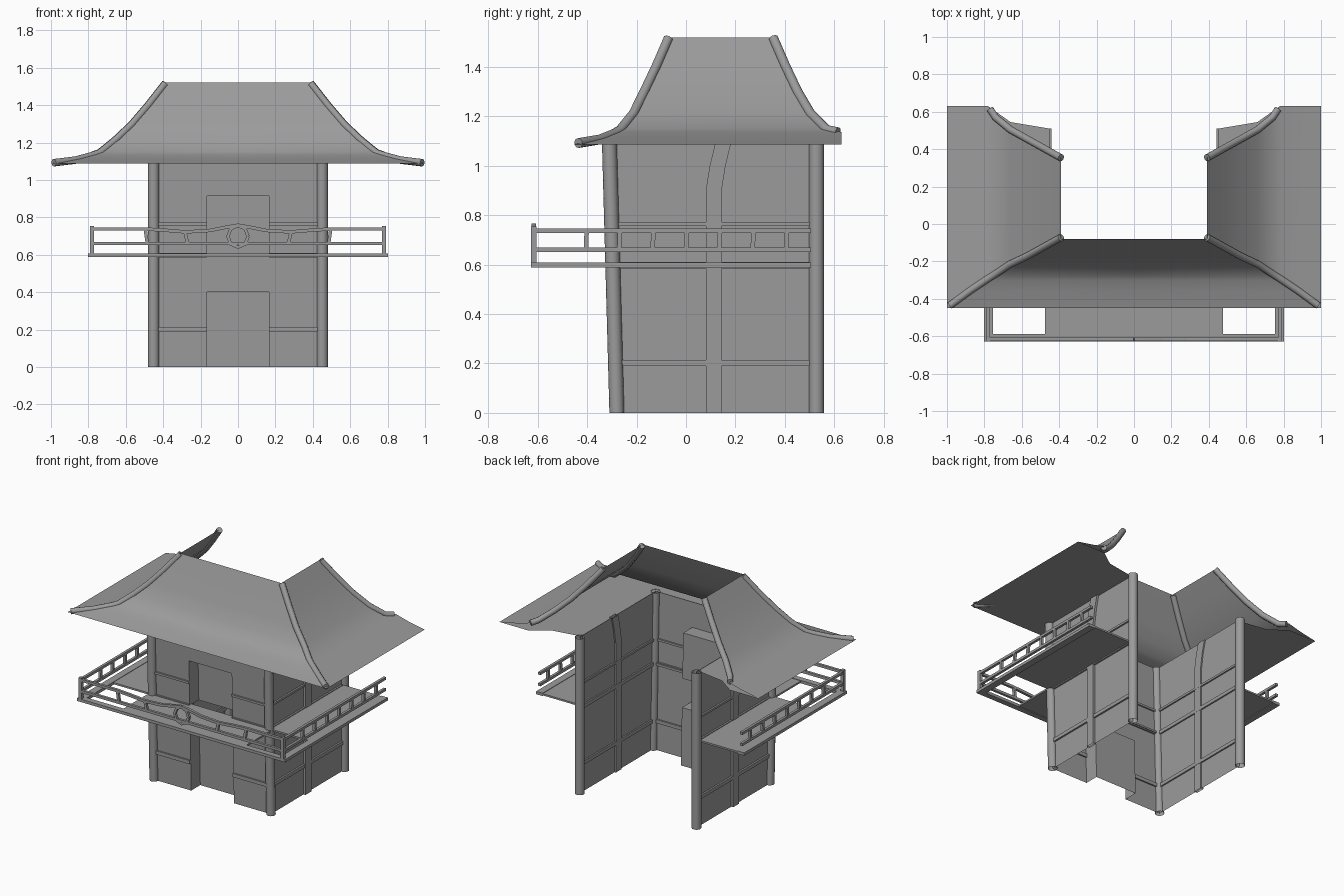
import bpy, bmesh, math
from mathutils import Vector

if "Cube" in bpy.data.objects:
    bpy.data.objects.remove(bpy.data.objects["Cube"])

# One dark grey for the whole model
GREY = bpy.data.materials.new("dark_grey")
GREY.diffuse_color = (0.33, 0.33, 0.33, 1)
GREY.use_nodes = True
GREY.node_tree.nodes["Principled BSDF"].inputs["Base Color"].default_value = GREY.diffuse_color

def finish(name, bm, mirror=True, smooth=False):
    me = bpy.data.meshes.new(name)
    bmesh.ops.remove_doubles(bm, verts=bm.verts, dist=1e-5)
    bmesh.ops.recalc_face_normals(bm, faces=bm.faces)
    bm.to_mesh(me)
    bm.free()
    me.materials.append(GREY)
    ob = bpy.data.objects.new(name, me)
    bpy.context.collection.objects.link(ob)
    if mirror:
        m = ob.modifiers.new("Mirror", 'MIRROR')
        m.merge_threshold = 1e-4
    if smooth:
        bpy.ops.object.select_all(action='DESELECT')
        ob.select_set(True)
        bpy.context.view_layer.objects.active = ob
        bpy.ops.object.shade_smooth_by_angle(angle=math.radians(50))
    return ob

def face(bm, *pts):
    bm.faces.new([bm.verts.new(p) for p in pts])

def box(bm, x0, x1, y0, y1, z0, z1):
    vs = bmesh.ops.create_cube(bm, size=1)["verts"]
    for v in vs:
        v.co = ((x0 + x1) / 2 + v.co.x * (x1 - x0),
                (y0 + y1) / 2 + v.co.y * (y1 - y0),
                (z0 + z1) / 2 + v.co.z * (z1 - z0))

def sweep(bm, pts, r, sides, caps=True, up=(0, 0, 1)):
    """Sweep a regular cross-section along a path."""
    pts = [Vector(p) for p in pts]
    rings = []
    for i, p in enumerate(pts):
        t = (pts[min(i + 1, len(pts) - 1)] - pts[max(i - 1, 0)]).normalized()
        a = t.cross(Vector(up)).normalized()
        b = a.cross(t)
        off = math.pi / sides
        rr = r / math.cos(off) if sides == 4 else r
        rings.append([bm.verts.new(p + rr * (a * math.cos(off + k * math.tau / sides)
                      + b * math.sin(off + k * math.tau / sides))) for k in range(sides)])
    for r0, r1 in zip(rings, rings[1:]):
        for k in range(sides):
            j = (k + 1) % sides
            bm.faces.new((r0[k], r0[j], r1[j], r1[k]))
    if caps:
        bm.faces.new(rings[0][::-1])
        bm.faces.new(rings[-1])

TOP = 1.09
def wall_y(z):          # front wall leans slightly forward
    return -0.28 - 0.03 * z / TOP

# Roof: hip stations (x, front y, back y, z), open at the back
hips = [(0.39, -0.08, 0.36, 1.52), (0.48, -0.13, 0.41, 1.405), (0.57, -0.18, 0.46, 1.30),
        (0.66, -0.222, 0.51, 1.215), (0.74, -0.275, 0.575, 1.15), (0.78, -0.30, 0.63, 1.136),
        (0.87, -0.36, 0.63, 1.112), (1.0, -0.45, 0.63, 1.087)]
bm = bmesh.new()
for a, b in zip(hips, hips[1:]):
    face(bm, (a[0], a[1], a[3]), (b[0], b[1], b[3]), (b[0], b[2], b[3]), (a[0], a[2], a[3]))
finish("roof_side", bm, smooth=True)
bm = bmesh.new()
for a, b in zip(hips, hips[1:]):
    face(bm, (0, a[1], a[3]), (0, b[1], b[3]), (b[0], b[1], b[3]), (a[0], a[1], a[3]))
finish("roof_front", bm, smooth=True)

# Hip ridges, half sunk into the roof
bm = bmesh.new()
sweep(bm, [(x, f + 0.008, z - 0.006) for x, f, _, z in hips[:-1]]
      + [(0.985, -0.436, 1.092)], 0.02, 10)
sweep(bm, [(x, b - 0.006, z - 0.004) for x, _, b, z in hips[:5]]
      + [(0.77, 0.615, 1.136)], 0.02, 10)
finish("hip_ridges", bm, smooth=True)

# Flat soffit under the eaves
bm = bmesh.new()
w = wall_y(TOP)
face(bm, (0.45, w, 1.087), (1.0, -0.45, 1.087), (1.0, 0.63, 1.087),
     (0.78, 0.63, 1.087), (0.66, 0.545, 1.087), (0.45, 0.51, 1.087))
face(bm, (0, w, 1.087), (0, -0.45, 1.087), (1.0, -0.45, 1.087), (0.45, w, 1.087))
finish("soffit", bm)

# Side walls
bm = bmesh.new()
face(bm, (0.45, wall_y(0), 0), (0.45, 0.525, 0), (0.45, 0.525, TOP), (0.45, w, TOP))
finish("side_wall", bm)

# Front wall with two recessed doorways
bm = bmesh.new()
def panel(x0, x1, z0, z1, d=0.0):
    face(bm, (x0, wall_y(z0) + d, z0), (x1, wall_y(z0) + d, z0),
         (x1, wall_y(z1) + d, z1), (x0, wall_y(z1) + d, z1))
D, W = 0.1, 0.165
panel(W, 0.45, 0, TOP)
panel(0, W, 0.40, 0.60)
panel(0, W, 0.915, TOP)
for z0, z1 in ((0, 0.40), (0.60, 0.915)):
    panel(0, W, z0, z1, D)
    a, b = wall_y(z0), wall_y(z1)
    face(bm, (W, a, z0), (W, a + D, z0), (W, b + D, z1), (W, b, z1))
    face(bm, (0, b, z1), (W, b, z1), (W, b + D, z1), (0, b + D, z1))
finish("front_wall", bm)

# Timber beams on the walls
bm = bmesh.new()
for z0, z1 in ((0.19, 0.215), (0.585, 0.61), (0.757, 0.772)):
    box(bm, 0.44, 0.462, wall_y(z0), 0.51, z0, z1)
    y = wall_y(z0)
    box(bm, W, 0.44, y - 0.012, y + 0.010, z0, z1)
finish("wall_beams", bm)
bm = bmesh.new()
path = [(0.112, 0), (0.112, 0.90), (0.128, 1.0), (0.15, TOP)]
for (ya, za), (yb, zb) in zip(path, path[1:]):
    h, x0, x1 = 0.032, 0.441, 0.465
    for x in (x0, x1):
        face(bm, (x, ya - h, za), (x, ya + h, za), (x, yb + h, zb), (x, yb - h, zb))
    for s in (-h, h):
        face(bm, (x0, ya + s, za), (x1, ya + s, za), (x1, yb + s, zb), (x0, yb + s, zb))
finish("wall_stud", bm)

# Corner columns (open tubes)
bm = bmesh.new()
sweep(bm, [(0.451, -0.28, 0), (0.451, -0.31, TOP)], 0.03, 14, caps=False, up=(0, 1, 0))
sweep(bm, [(0.451, 0.528, 0), (0.451, 0.528, TOP)], 0.031, 14, caps=False, up=(0, 1, 0))
finish("columns", bm, smooth=True)

# Balcony floor, open at the front corners
bm = bmesh.new()
box(bm, 0.45, 0.79, -0.30, 0.505, 0.593, 0.605)
finish("balcony_side_floor", bm)
bm = bmesh.new()
box(bm, -0.475, 0.475, -0.60, -0.28, 0.593, 0.605)
finish("balcony_front_floor", bm, mirror=False)

# Balcony edge beams
bm = bmesh.new()
box(bm, 0.753, 0.803, -0.628, 0.505, 0.588, 0.608)
box(bm, -0.76, 0.76, -0.628, -0.588, 0.588, 0.608)
finish("balcony_edge_beams", bm)

# Railing: corner posts, side rails and short posts
FY, SX, R = -0.617, 0.78, 0.009
bm = bmesh.new()
box(bm, SX - 0.011, SX + 0.011, FY - 0.011, FY + 0.011, 0.6, 0.755)
for z in (0.66, 0.738):
    sweep(bm, [(SX, FY, z), (SX, 0.505, z)], R, 4)
for i in range(7):
    y = -0.405 + i * 0.135
    sweep(bm, [(SX, y, 0.66), (SX, y + 0.003, 0.738)], R, 4, up=(0, 1, 0))
finish("side_railing", bm)

# Front railing with a waved top rail and slanted posts
bm = bmesh.new()
sweep(bm, [(0, FY, 0.66), (SX, FY, 0.66)], R, 4)
sweep(bm, [(0, FY, 0.758), (0.05, FY, 0.750), (0.15, FY, 0.730), (0.28, FY, 0.722),
           (0.40, FY, 0.732), (0.50, FY, 0.738), (SX, FY, 0.738)], R, 4)
for xa, xb in ((0.485, 0.495), (0.27, 0.285)):
    sweep(bm, [(xa, FY, 0.66), (xb, FY, 0.73)], R, 4, up=(0, 1, 0))
finish("front_railing", bm)

# Octagonal ring in the middle of the front railing
bm = bmesh.new()
ring = [(0.054 * math.cos(k * math.pi / 4), FY, 0.698 + 0.058 * math.sin(k * math.pi / 4))
        for k in range(9)]
sweep(bm, ring, R, 4, caps=False, up=(0, 1, 0))
finish("railing_ring", bm, mirror=False)
